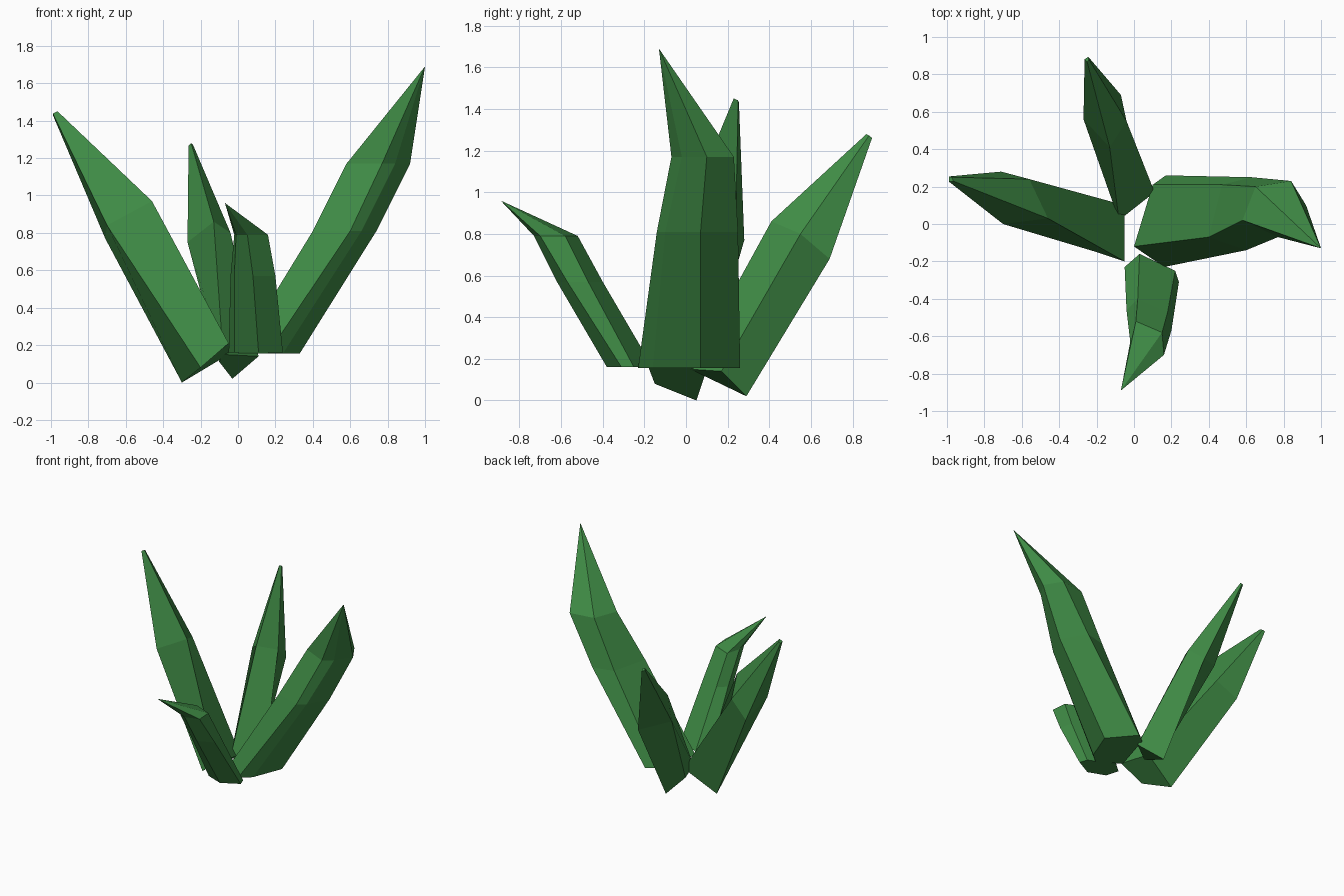
import bpy
import bmesh
from mathutils import Vector

default_cube = bpy.data.objects.get("Cube")
if default_cube:
    bpy.data.objects.remove(default_cube, do_unlink=True)


def make_material(name, colour):
    material = bpy.data.materials.new(name)
    material.use_nodes = True
    material.diffuse_color = colour
    shader = next(n for n in material.node_tree.nodes if n.type == "BSDF_PRINCIPLED")
    shader.inputs["Base Color"].default_value = colour
    shader.inputs["Roughness"].default_value = 0.8
    return material


crystal_green = make_material("crystal green", (0.05, 0.26, 0.06, 1.0))


def level(height, outline):
    """Lift a plan outline to a horizontal cross-section."""
    return [(x, y, height) for x, y in outline]


def crystal(name, sections, tip, blunt=0.0):
    """Loft matching cross-sections and close them with a pointed or blunt tip."""
    mesh_builder = bmesh.new()
    rings = [[Vector(point) for point in section] for section in sections]
    tip = Vector(tip)
    if blunt:
        shoulder = rings[-1]
        centre = sum(shoulder, Vector()) / len(shoulder)
        rings.append([tip + (point - centre) * blunt for point in shoulder])
    rings = [[mesh_builder.verts.new(point) for point in ring] for ring in rings]
    count = len(rings[0])

    # base cap, side facets, then the tip
    mesh_builder.faces.new(rings[0])
    for lower, upper in zip(rings, rings[1:]):
        for i in range(count):
            j = (i + 1) % count
            mesh_builder.faces.new((lower[i], lower[j], upper[j], upper[i]))
    if blunt:
        mesh_builder.faces.new(rings[-1])
    else:
        apex = mesh_builder.verts.new(tip)
        for i in range(count):
            mesh_builder.faces.new((rings[-1][i], rings[-1][(i + 1) % count], apex))

    bmesh.ops.recalc_face_normals(mesh_builder, faces=mesh_builder.faces[:])
    mesh = bpy.data.meshes.new(name)
    mesh_builder.to_mesh(mesh)
    mesh_builder.free()
    mesh.materials.append(crystal_green)
    shard = bpy.data.objects.new(name, mesh)
    bpy.context.collection.objects.link(shard)
    return shard


# tall six-sided crystal leaning to the left side
crystal(
    "left_tall_crystal",
    [
        level(.155, [(.16, -.23), (.24, -.16), (.33, .07), (.17, .26), (.1, .21), (0, -.12)]),
        level(.81, [(.6, -.14), (.66, -.1), (.74, .07), (.63, .25), (.47, .21), (.4, -.07)]),
        level(1.17, [(.77, -.07), (.84, -.02), (.92, .1), (.84, .23), (.65, .2), (.58, .02)]),
    ],
    tip=(1, -.13, 1.69),
)

# small six-sided crystal leaning forward
crystal(
    "front_small_crystal",
    [
        level(.16, [(.24, -.31), (.22, -.25), (.03, -.16), (-.05, -.23), (-.02, -.33), (.11, -.38)]),
        level(.57, [(.2, -.57), (.18, -.47), (.02, -.4), (-.04, -.46), (-.02, -.56), (.08, -.62)]),
        level(.79, [(.16, -.7), (.15, -.58), (.01, -.52), (-.02, -.63), (-.01, -.7), (.05, -.73)]),
    ],
    tip=(-.07, -.89, .96),
)

# four-sided blade leaning to the right side
crystal(
    "right_blade_crystal",
    [
        [(-.3, .05, 0), (-.2, -.15, .08), (-.05, -.2, .21), (-.05, .1, .15)],
        [(-.71, .28, .77), (-.7, 0, .84), (-.46, .03, .97), (-.56, .24, .88)],
    ],
    tip=(-.98, .24, 1.44),
    blunt=.1,
)

# four-sided blade leaning backward
crystal(
    "back_blade_crystal",
    [
        [(-.03, .29, .02), (.11, .17, .14), (-.08, .02, .15), (-.1, .15, .11)],
        [(-.07, .69, .68), (-.04, .55, .8), (-.13, .41, .86), (-.27, .56, .75)],
    ],
    tip=(-.25, .88, 1.27),
    blunt=.1,
)
